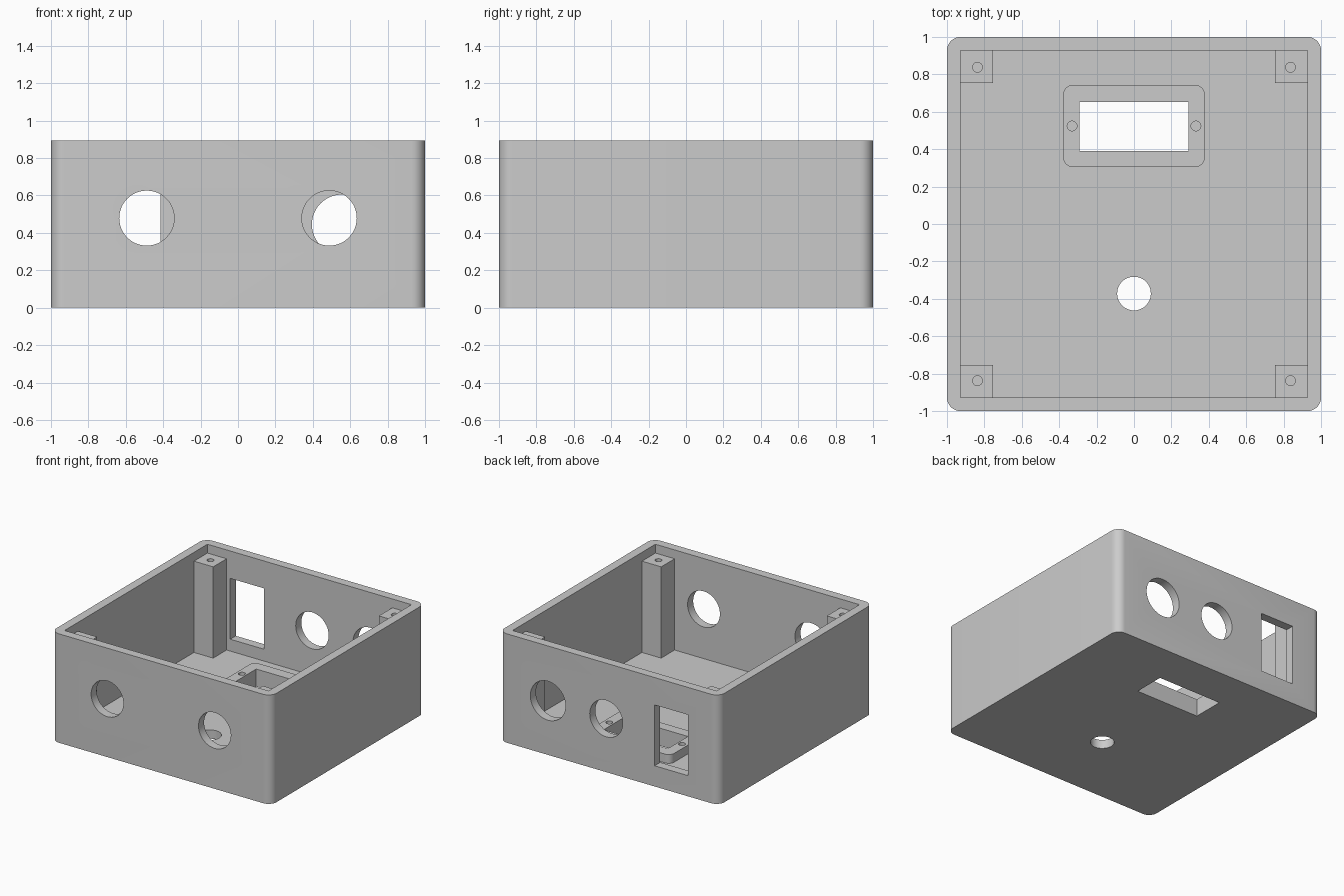
import bpy, bmesh, math
from mathutils import Matrix, Vector

cube = bpy.data.objects.get("Cube")
if cube:
    bpy.data.objects.remove(cube, do_unlink=True)

HEIGHT = 0.895
WALL = 0.0725
INNER = 1 - WALL
FRAME_TOP = 2 * WALL
POST_IN, POST_TOP = 0.753, HEIGHT - WALL

grey = bpy.data.materials.new("Light grey plastic")
grey.use_nodes = True
grey.diffuse_color = (0.6, 0.6, 0.6, 1)
grey.node_tree.nodes["Principled BSDF"].inputs["Base Color"].default_value = (0.6, 0.6, 0.6, 1)


def to_object(name, bm):
    mesh = bpy.data.meshes.new(name)
    bm.to_mesh(mesh)
    bm.free()
    obj = bpy.data.objects.new(name, mesh)
    bpy.context.collection.objects.link(obj)
    return obj


def box(name, low, high, radius=0):
    """Box between two corners, with optional rounded vertical edges."""
    low, high = Vector(low), Vector(high)
    bm = bmesh.new()
    bmesh.ops.create_cube(bm, size=1, matrix=Matrix.Translation((low + high) / 2)
                          @ Matrix.Diagonal((*(high - low), 1)))
    if radius:
        upright = [e for e in bm.edges
                   if abs(e.verts[0].co.z - e.verts[1].co.z) > 1e-4]
        bmesh.ops.bevel(bm, geom=upright, offset=radius, segments=8,
                        profile=0.5, affect='EDGES')
    return to_object(name, bm)


def rod(center, radius, depth, along_y=False):
    """Round cutter along z, or along y."""
    turn = Matrix.Rotation(math.pi / 2, 4, 'X') if along_y else Matrix()
    bm = bmesh.new()
    bmesh.ops.create_cone(bm, cap_ends=True, segments=48, radius1=radius,
                          radius2=radius, depth=depth,
                          matrix=Matrix.Translation(center) @ turn)
    return to_object("cutter", bm)


def cut(obj, cutters):
    bpy.context.view_layer.objects.active = obj
    for cutter in cutters:
        cutter.hide_render = True
        mod = obj.modifiers.new("cut", 'BOOLEAN')
        mod.operation, mod.solver, mod.object = 'DIFFERENCE', 'EXACT', cutter
        bpy.ops.object.modifier_apply(modifier=mod.name)
        bpy.data.objects.remove(cutter, do_unlink=True)


def finish(obj, hidden=None):
    """Drop faces buried against the case, then shade and colour."""
    if hidden:
        bm = bmesh.new()
        bm.from_mesh(obj.data)
        buried = [f for f in bm.faces if hidden(f.calc_center_median())]
        bmesh.ops.delete(bm, geom=buried, context='FACES')
        bm.to_mesh(obj.data)
        bm.free()
    obj.data.materials.clear()
    obj.data.materials.append(grey)
    bpy.ops.object.select_all(action='DESELECT')
    obj.select_set(True)
    bpy.context.view_layer.objects.active = obj
    bpy.ops.object.shade_smooth_by_angle(angle=math.radians(30))


def display_window():
    return box("cutter", (-0.291, 0.39, -0.2), (0.291, 0.652, 0.4))


# Open case with its floor, front and back openings
case = box("case", (-1, -1, 0), (1, 1, HEIGHT), radius=0.072)
cut(case, [
    box("cutter", (-INNER, -INNER, WALL), (INNER, INNER, HEIGHT + 0.2)),
    display_window(),
    rod((0, -0.372, 0), 0.09, 0.4),
    rod((-0.488, -1, 0.479), 0.147, 0.4, along_y=True),
    rod((0.488, -1, 0.479), 0.147, 0.4, along_y=True),
    rod((0.555, 1, 0.445), 0.16, 0.4, along_y=True),
    rod((0.025, 1, 0.44), 0.15, 0.4, along_y=True),
    box("cutter", (-0.72, 0.8, 0.17), (-0.415, 1.2, 0.67)),
])
finish(case)

# Raised frame around the floor window, with two screw holes
frame = box("display_frame", (-0.378, 0.305, WALL), (0.378, 0.743, FRAME_TOP), radius=0.05)
cut(frame, [display_window()] + [rod((s * 0.331, 0.524, 0.1), 0.026, 0.4) for s in (-1, 1)])
finish(frame, lambda c: c.z < WALL + 0.001)

# Four corner posts with blind screw holes
for sx, side in ((1, "left"), (-1, "right")):
    for sy, end in ((-1, "front"), (1, "back")):
        xs = sorted((sx * POST_IN, sx * INNER))
        ys = sorted((sy * POST_IN, sy * INNER))
        post = box(f"{end}_{side}_post", (xs[0], ys[0], WALL), (xs[1], ys[1], POST_TOP))
        cut(post, [rod((sx * 0.837, sy * 0.838, POST_TOP), 0.026, 0.6)])
        finish(post, lambda c: c.z < WALL + 0.001 or max(abs(c.x), abs(c.y)) > INNER - 0.001)
